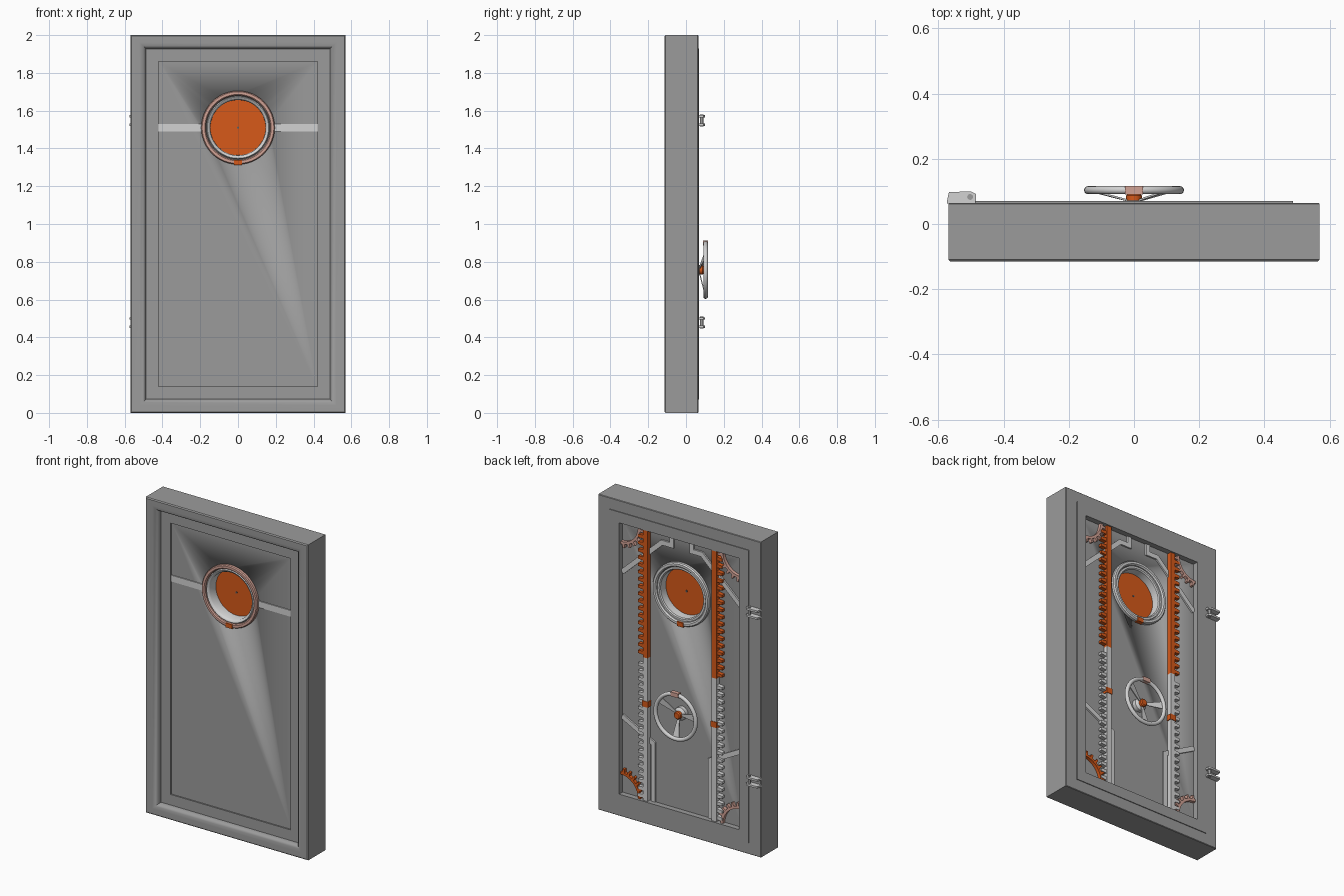
import bpy, bmesh, math
from mathutils import Vector, Matrix

if "Cube" in bpy.data.objects:
    bpy.data.objects.remove(bpy.data.objects["Cube"])


def material(name, rgb):
    m = bpy.data.materials.new(name)
    m.diffuse_color = (*rgb, 1)
    m.use_nodes = True
    m.node_tree.nodes["Principled BSDF"].inputs["Base Color"].default_value = m.diffuse_color
    return m


GREY = material("steel grey", (0.33, 0.33, 0.33))
LIGHT = material("light metal", (0.65, 0.65, 0.65))
ORANGE = material("orange", (0.68, 0.10, 0.01))
PINK = material("faded orange", (0.64, 0.36, 0.30))
DARK = material("dark metal", (0.12, 0.12, 0.12))


def finish(bm, name, mat, smooth=True):
    bmesh.ops.recalc_face_normals(bm, faces=bm.faces)
    me = bpy.data.meshes.new(name)
    bm.to_mesh(me)
    bm.free()
    me.materials.append(mat)
    ob = bpy.data.objects.new(name, me)
    bpy.context.collection.objects.link(ob)
    if smooth:
        bpy.ops.object.select_all(action='DESELECT')
        ob.select_set(True)
        bpy.context.view_layer.objects.active = ob
        bpy.ops.object.shade_smooth_by_angle(angle=math.radians(35))
    return ob


def skin(name, rings, mat, closed=True):
    """Bridge successive rings; either loop round or cap both ends."""
    bm = bmesh.new()
    vs = [[bm.verts.new(p) for p in r] for r in rings]
    n = len(rings[0])
    for i in range(len(vs) if closed else len(vs) - 1):
        a, b = vs[i], vs[(i + 1) % len(vs)]
        for j in range(n):
            k = (j + 1) % n
            bm.faces.new((a[j], a[k], b[k], b[j]))
    if not closed:
        bm.faces.new(vs[0])
        bm.faces.new(vs[-1])
    return finish(bm, name, mat)


def rect(hx, hz, y):
    return [(sx * hx, y, 1 + sz * hz) for sx, sz in ((-1, -1), (1, -1), (1, 1), (-1, 1))]


def circle(r, y, z, n=48):
    return [(r * math.cos(t), y, z + r * math.sin(t))
            for t in (2 * math.pi * i / n for i in range(n))]


def lathe(name, z, profile, mat, closed=True, n=48):
    return skin(name, [circle(r, y, z, n) for r, y in profile], mat, closed)


def add_box(bm, x0, x1, y0, y1, z0, z1, m=Matrix()):
    size = Matrix.Diagonal((x1 - x0, y1 - y0, z1 - z0, 1))
    mid = Matrix.Translation(((x0 + x1) / 2, (y0 + y1) / 2, (z0 + z1) / 2))
    bmesh.ops.create_cube(bm, size=1, matrix=m @ mid @ size)


def box(name, mat, *b):
    bm = bmesh.new()
    add_box(bm, *b)
    return finish(bm, name, mat, False)


def prism(bm, pts, y0, y1):
    """Extrude an x,z outline along y."""
    a = [bm.verts.new((x, y0, z)) for x, z in pts]
    b = [bm.verts.new((x, y1, z)) for x, z in pts]
    bm.faces.new(a)
    bm.faces.new(b[::-1])
    for i in range(len(a)):
        j = (i + 1) % len(a)
        bm.faces.new((a[i], a[j], b[j], b[i]))


FLOOR = 0.035   # floor of the rear recess
PZ = 1.51       # porthole height
WZ = 0.757      # handwheel height

# Outer frame with a rounded inner lip
skin("frame", [rect(*p) for p in (
    (.564, .994, -.115), (.57, 1, -.109), (.57, 1, .062), (.567, .997, .065),
    (.487, .927, .065), (.487, .927, -.085), (.492, .932, -.10),
    (.503, .943, -.111), (.52, .96, -.115))], GREY)

# Door slab, recessed on both sides, with a round opening
door = skin("door", [rect(*p) for p in (
    (.42, .86, -.067), (.42, .86, -.075), (.488, .928, -.075), (.488, .928, .07),
    (.42, .86, .07), (.42, .86, FLOOR))], GREY, closed=False)
cutter = lathe("porthole_cutter", PZ, ((.164, -.3), (.164, .3)), GREY, closed=False)
cutter.hide_render = True
cutter.hide_viewport = True
cut = door.modifiers.new("opening", 'BOOLEAN')
cut.object = cutter
cut.operation = 'DIFFERENCE'
cut.solver = 'EXACT'

# Porthole rings, sleeve and glass
lathe("porthole_front_ring", PZ, ((.195, -.06), (.195, -.083), (.19, -.089), (.176, -.089),
                                  (.17, -.083), (.17, -.06)), PINK)
lathe("porthole_sleeve", PZ, ((.168, -.06), (.167, -.078), (.162, -.083), (.154, -.08), (.147, -.07),
                              (.146, 0), (.15, .04), (.156, .046), (.168, .046)), LIGHT)
lathe("porthole_back_ring", PZ, ((.198, .03), (.198, .05), (.192, .058), (.178, .058),
                                 (.171, .05), (.171, .03)), LIGHT)
lathe("porthole_glass", PZ, ((.148, -.013), (.148, -.007)), ORANGE, closed=False)
lathe("glass_pin", PZ, ((.006, -.018), (.006, -.002)), DARK, closed=False, n=12)
box("front_ring_mark", ORANGE, -.022, .022, -.092, -.06, PZ - .197, PZ - .17)
box("back_ring_mark", ORANGE, -.022, .022, .03, .061, PZ - .2, PZ - .172)

# Front band either side of the porthole
for side, s in (("left", -1), ("right", 1)):
    x0, x1 = sorted((s * .19, s * .42))
    box(f"front_band_{side}", LIGHT, x0, x1, -.073, -.06, PZ - .02, PZ + .02)

# Toothed racks: orange upper half, light lower half, teeth facing outwards
PITCH = .046
for side, s in (("left", -1), ("right", 1)):
    for part, z0, z1, mat in (("upper", 1.05, 1.857, ORANGE), ("lower", .143, 1.05, LIGHT)):
        bm = bmesh.new()
        x0, x1 = sorted((s * .225, s * .258))
        add_box(bm, x0, x1, FLOOR - .005, .064, z0, z1)
        for i in range(int((z1 - z0) / PITCH)):
            z = z0 + .012 + i * PITCH
            prism(bm, [(s * .257, z), (s * .295, z + .004), (s * .295, z + .02), (s * .257, z + .024)],
                  FLOOR - .005, .06)
        finish(bm, f"rack_{side}_{part}", mat, False)
    x0, x1 = sorted((s * .22, s * .262))
    box(f"rack_mark_{side}", ORANGE, x0, x1, FLOOR, .067, WZ - .018, WZ + .018)

# Quarter gears in the recess corners
for sx, xn in ((-1, "left"), (1, "right")):
    for sz, zn in ((-1, "bottom"), (1, "top")):
        bm = bmesh.new()
        cx, cz = sx * .42, 1 + sz * .86

        def at(r, deg):
            t = math.radians(deg)
            return cx - sx * r * math.cos(t), cz - sz * r * math.sin(t)
        arc = [90 * i / 16 for i in range(17)]
        prism(bm, [at(.138, a) for a in arc] + [at(.122, a) for a in arc[::-1]], FLOOR - .005, .056)
        for i in range(6):
            a = 7.5 + 15 * i
            prism(bm, [at(.136, a - 3.5), at(.16, a - 2.2), at(.16, a + 2.2), at(.136, a + 3.5)],
                  FLOOR - .005, .056)
        finish(bm, f"gear_{zn}_{xn}", ORANGE if sz < 0 < sx else PINK, False)

# Flat conduits on the recess floor
PATHS = {"upper": [(.07, 1.858), (.07, 1.80), (.14, 1.80), (.418, 1.54)],
         "lower": [(.418, .625), (.2, .51), (.2, .142)]}
for side, s in (("left", -1), ("right", 1)):
    for part, path in PATHS.items():
        bm = bmesh.new()
        pts = [Vector((s * x, z)) for x, z in path]
        dirs = [(b - a).normalized() for a, b in zip(pts, pts[1:])]
        edges = []
        for i, p in enumerate(pts):
            d0, d1 = dirs[max(i - 1, 0)], dirs[min(i, len(dirs) - 1)]
            n = Vector((-(d0 + d1).y, (d0 + d1).x)).normalized()
            n *= .015 / n.dot(Vector((-d0.y, d0.x)))     # mitred corner
            edges.append((p + n, p - n))
        prism(bm, [e[0] for e in edges] + [e[1] for e in edges[::-1]], FLOOR - .005, .045)
        finish(bm, f"conduit_{part}_{side}", LIGHT, False)

# Handwheel: rim, hub, spokes and top mark
bpy.ops.mesh.primitive_torus_add(major_radius=.141, minor_radius=.0125, major_segments=40,
                                 minor_segments=12, location=(0, .104, WZ), rotation=(math.pi / 2, 0, 0))
rim = bpy.context.object
rim.name = "wheel_rim"
rim.data.materials.append(LIGHT)
bpy.ops.object.shade_smooth_by_angle(angle=math.radians(60))
lathe("wheel_base", WZ, ((.04, FLOOR - .005), (.04, .06), (.024, .072)), LIGHT, closed=False, n=24)
lathe("wheel_hub", WZ, ((.024, .07), (.024, .088), (.018, .094)), ORANGE, closed=False, n=24)
bm = bmesh.new()
for deg in (35, 170, 270):
    t = math.radians(deg)
    out, tan, up = Vector((math.cos(t), 0, math.sin(t))), Vector((-math.sin(t), 0, math.cos(t))), Vector((0, 1, 0))
    c = Vector((0, 0, WZ))
    ring = [[bm.verts.new(c + out * r + tan * w * u + up * (y + v)) for u, v in
             ((-1, -.003), (1, -.003), (1, .003), (-1, .003))] for r, w, y in ((.018, .006, .072), (.138, .024, .103))]
    for j in range(4):
        bm.faces.new((ring[0][j], ring[0][(j + 1) % 4], ring[1][(j + 1) % 4], ring[1][j]))
    bm.faces.new(ring[0])
    bm.faces.new(ring[1])
finish(bm, "wheel_spokes", LIGHT, False)
box("wheel_mark", PINK, -.027, .027, .091, .117, WZ + .128, WZ + .155)

# Hinges on the rear edge: paired lugs with a cross pin
for name, z in (("upper", 1.548), ("lower", .478)):
    bm = bmesh.new()
    for dz in (-.022, .022):
        b = [(-.574, .07), (-.568, .098), (-.5, .1), (-.485, .092), (-.485, .063), (-.574, .063)]
        lo = [bm.verts.new((x, y, z + dz - .006)) for x, y in b]
        hi = [bm.verts.new((x, y, z + dz + .006)) for x, y in b]
        bm.faces.new(lo)
        bm.faces.new(hi[::-1])
        for i in range(6):
            j = (i + 1) % 6
            bm.faces.new((lo[i], lo[j], hi[j], hi[i]))
    finish(bm, f"hinge_lugs_{name}", LIGHT, False)
    bpy.ops.mesh.primitive_cylinder_add(vertices=16, radius=.009, depth=.064, location=(-.503, .083, z))
    bpy.context.object.name = f"hinge_pin_{name}"
    bpy.context.object.data.materials.append(GREY)
